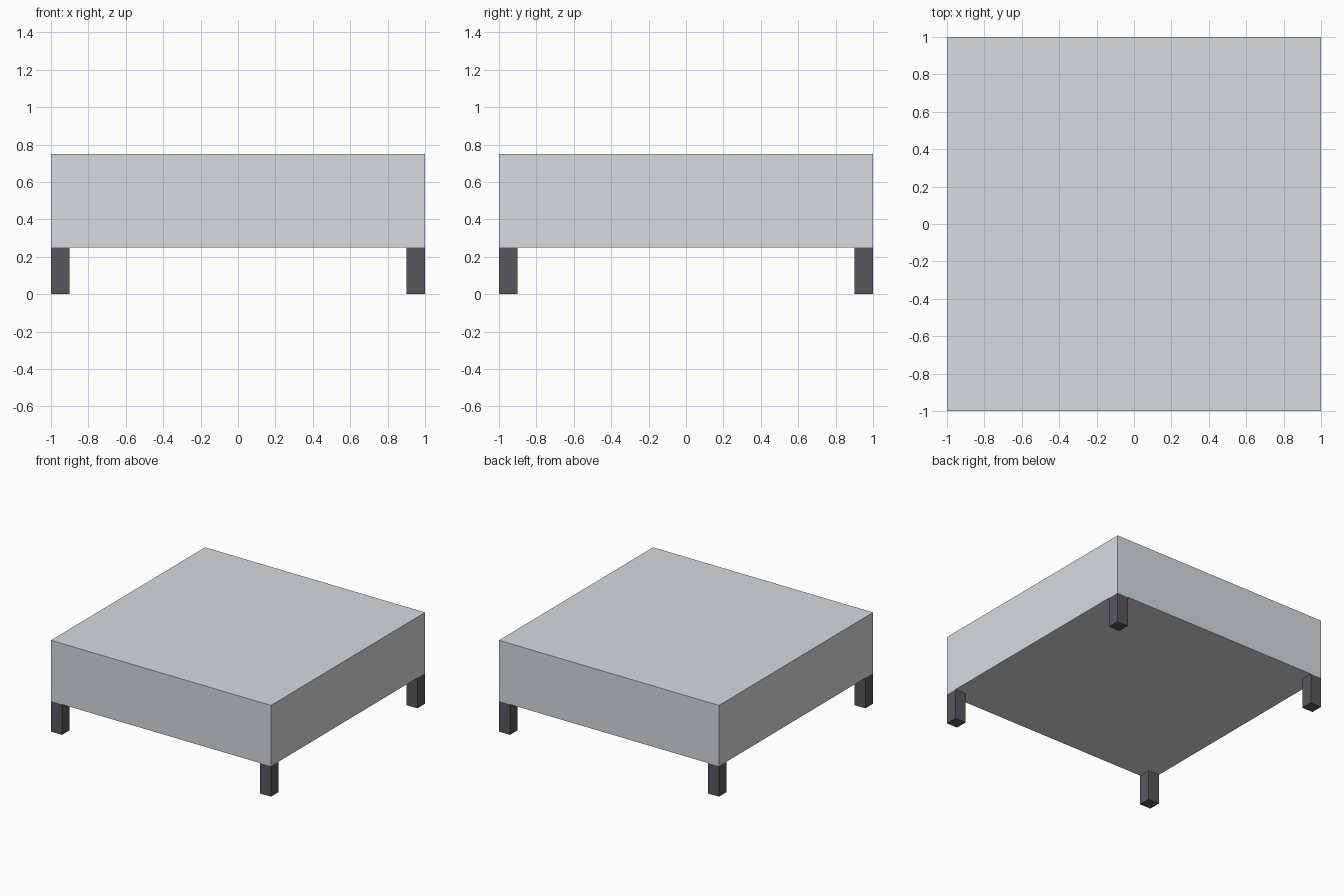
import bpy

if "Cube" in bpy.data.objects:
    bpy.data.objects.remove(bpy.data.objects["Cube"])


def material(name, color):
    mat = bpy.data.materials.new(name)
    mat.diffuse_color = color
    mat.use_nodes = True
    mat.node_tree.nodes["Principled BSDF"].inputs["Base Color"].default_value = mat.diffuse_color
    return mat


def box(name, size, center, mat):
    bpy.ops.mesh.primitive_cube_add(size=1, location=center)
    obj = bpy.context.object
    obj.name = name
    obj.scale = size
    bpy.ops.object.transform_apply(location=False, rotation=False, scale=True)
    obj.data.materials.append(mat)
    return obj


pale = material("pale_grey", (0.68, 0.71, 0.73, 1))
dark = material("dark_grey", (0.10, 0.095, 0.115, 1))

LEG_WIDTH, LEG_HEIGHT, SEAT_HEIGHT = 0.10, 0.25, 0.50

# Thick square seat block
box("seat", (2, 2, SEAT_HEIGHT), (0, 0, LEG_HEIGHT + SEAT_HEIGHT / 2), pale)

# Square legs flush with the four corners
offset = 1 - LEG_WIDTH / 2
for side, x in (("left", -offset), ("right", offset)):
    for end, y in (("front", -offset), ("back", offset)):
        box(f"{end}_{side}_leg", (LEG_WIDTH, LEG_WIDTH, LEG_HEIGHT),
            (x, y, LEG_HEIGHT / 2), dark)
